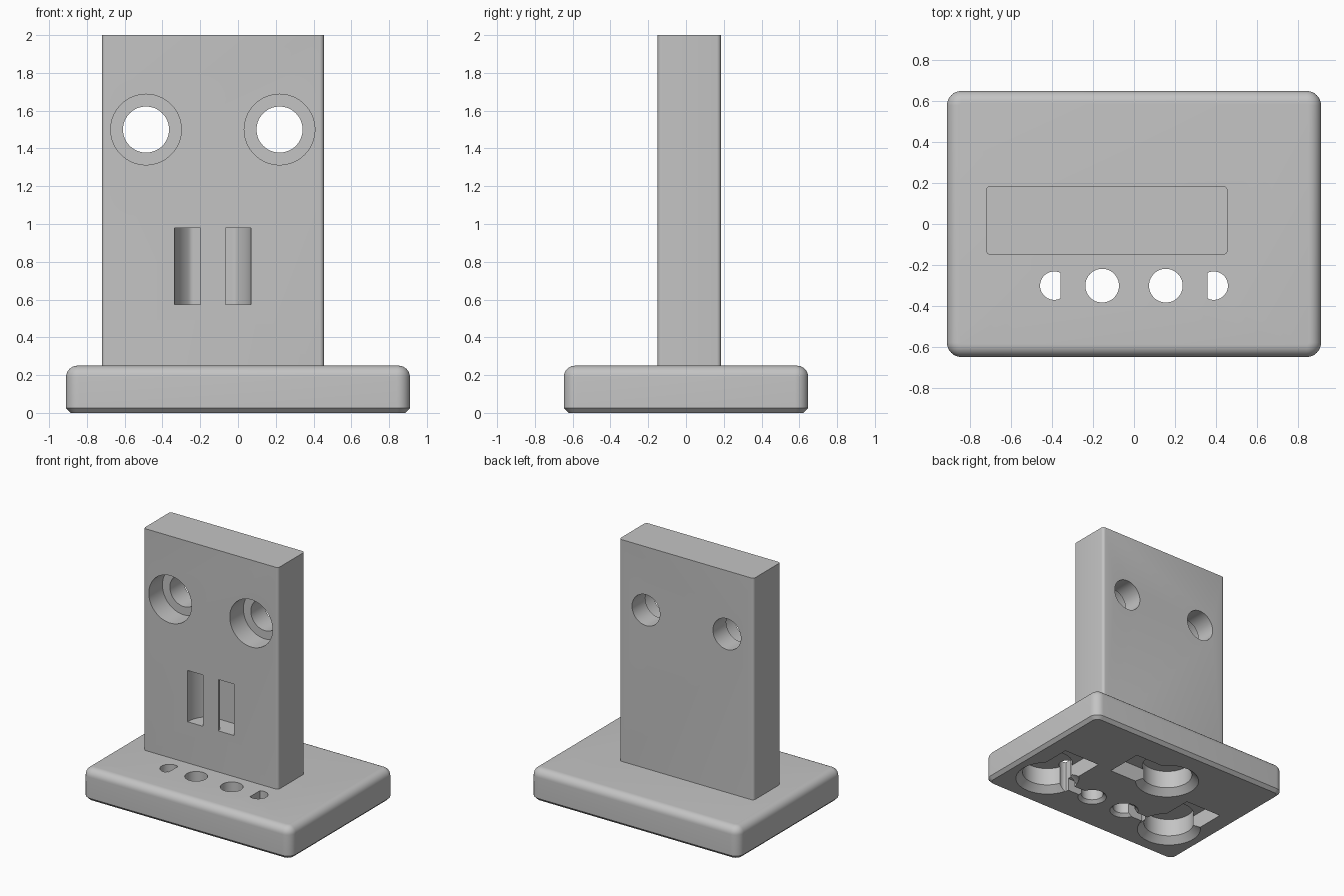
import bpy
import bmesh
from math import sin, cos, pi, sqrt, radians
from mathutils import Matrix

if "Cube" in bpy.data.objects:
    bpy.data.objects.remove(bpy.data.objects["Cube"], do_unlink=True)

grey = bpy.data.materials.new("plain grey")
grey.use_nodes = True
grey.diffuse_color = (0.55, 0.55, 0.55, 1)
grey.node_tree.nodes["Principled BSDF"].inputs["Base Color"].default_value = (0.55, 0.55, 0.55, 1)


def to_object(name, bm):
    bmesh.ops.recalc_face_normals(bm, faces=bm.faces)
    mesh = bpy.data.meshes.new(name)
    bm.to_mesh(mesh)
    bm.free()
    mesh.materials.append(grey)
    obj = bpy.data.objects.new(name, mesh)
    bpy.context.collection.objects.link(obj)
    return obj


def rounded_rect(x0, x1, y0, y1, r, steps=8):
    corners = [(x1 - r, y1 - r), (x0 + r, y1 - r), (x0 + r, y0 + r), (x1 - r, y0 + r)]
    return [(cx + r * cos(a), cy + r * sin(a))
            for q, (cx, cy) in enumerate(corners)
            for a in [(q + i / steps) * pi / 2 for i in range(steps + 1)]]


def loft(name, rings):
    """Skin a stack of (outline, height) rings and cap both ends."""
    bm = bmesh.new()
    loops = [[bm.verts.new((x, y, z)) for x, y in pts] for pts, z in rings]
    n = len(loops[0])
    for low, high in zip(loops, loops[1:]):
        for i in range(n):
            j = (i + 1) % n
            bm.faces.new((low[i], low[j], high[j], high[i]))
    bm.faces.new(loops[0])
    bm.faces.new(loops[-1])
    return to_object(name, bm)


def prism(pts, z0, z1):
    return loft("cutter", [(pts, z0), (pts, z1)])


def box(x0, x1, y0, y1, z0, z1):
    return prism([(x0, y0), (x1, y0), (x1, y1), (x0, y1)], z0, z1)


def circle(cx, cy, r, n=64):
    return [(cx + r * cos(2 * pi * i / n), cy + r * sin(2 * pi * i / n)) for i in range(n)]


def chamfered_bore(cx, cy, r, rim, depth):
    """Round cutter, flared at the underside."""
    flare = rim - r
    return loft("cutter", [(circle(cx, cy, rim + 0.02), -0.02),
                           (circle(cx, cy, r), flare), (circle(cx, cy, r), depth)])


def cut(target, cutter):
    cutter.hide_render = True
    mod = target.modifiers.new("cut", "BOOLEAN")
    mod.operation = "DIFFERENCE"
    mod.solver = "EXACT"
    mod.object = cutter
    bpy.context.view_layer.objects.active = target
    bpy.ops.object.modifier_apply(modifier=mod.name)
    bpy.data.objects.remove(cutter, do_unlink=True)


def smooth(obj):
    bpy.ops.object.select_all(action="DESELECT")
    obj.select_set(True)
    bpy.context.view_layer.objects.active = obj
    bpy.ops.object.shade_smooth_by_angle(angle=radians(30))


# Base plate: chamfered underside, filleted top edge
FILLET, TOP = 0.06, 0.25
profile = [(0.025, 0), (0, 0.025)]
profile += [(FILLET * (1 - cos(a)), TOP - FILLET * (1 - sin(a)))
            for a in [i * pi / 16 for i in range(9)]]
base = loft("base_plate", [
    (rounded_rect(-0.91 + i, 0.91 - i, -0.647 + i, 0.647 - i, 0.07 - i), z)
    for i, z in profile])

# Foot pockets with side slots, cable holes and joining channels
POCKET, HOLE_Y = 0.185, -0.3
for s in (-1, 1):
    px = s * 0.59
    cut(base, chamfered_bore(px, HOLE_Y, POCKET, 0.235, 0.19))
    cut(base, box(px - 0.16, px + 0.16, HOLE_Y, 0.1, -0.02, 0.13))
    cut(base, chamfered_bore(s * 0.155, HOLE_Y, 0.082, 0.106, 0.3))
    x0, x1 = sorted((s * 0.17, s * 0.5))
    cut(base, box(x0, x1, HOLE_Y - 0.035, HOLE_Y + 0.035, -0.02, 0.1))
    # Round hole with one flat side
    d_shape = [(s * max(x, 0.358), y) for x, y in circle(0.388, HOLE_Y, 0.069)
               if x > 0.35]
    cut(base, prism(d_shape, -0.02, 0.3))
cut(base, chamfered_bore(-0.12, 0.24, POCKET, 0.235, 0.19))
cut(base, box(-0.12, 0.3, 0.09, 0.39, -0.02, 0.13))

# Upright post
FRONT = -0.15
outline = rounded_rect(-0.72, 0.455, FRONT, 0.185, 0.022, 5)
post = loft("upright_post", [(outline, 0.245), (outline, 2.0)])

# Counterbored screw holes
for x in (-0.487, 0.22):
    for r, y0, y1 in ((0.187, -0.3, 0.02), (0.122, -0.3, 0.3)):
        bore = prism(circle(0, 0, r), -y1, -y0)
        bore.data.transform(Matrix.Translation((x, 0, 1.5)) @ Matrix.Rotation(pi / 2, 4, "X"))
        cut(post, bore)

# Curved tie channel: two front slots joined behind a round bar
MID, OUTER, INNER, DEPTH = -0.133, 0.203, 0.066, 0.166
angles = [i * pi / 48 for i in range(49)]
channel = [(MID + OUTER, FRONT - 0.05)]
channel += [(MID + OUTER * cos(a), FRONT + min(OUTER * sin(a), DEPTH)) for a in angles]
channel += [(MID - OUTER, FRONT - 0.05), (MID - INNER, FRONT - 0.05)]
channel += [(MID - INNER * cos(a), FRONT + INNER * sin(a)) for a in angles]
channel += [(MID + INNER, FRONT - 0.05)]
cut(post, prism(channel, 0.575, 0.98))

for part in (base, post):
    smooth(part)
